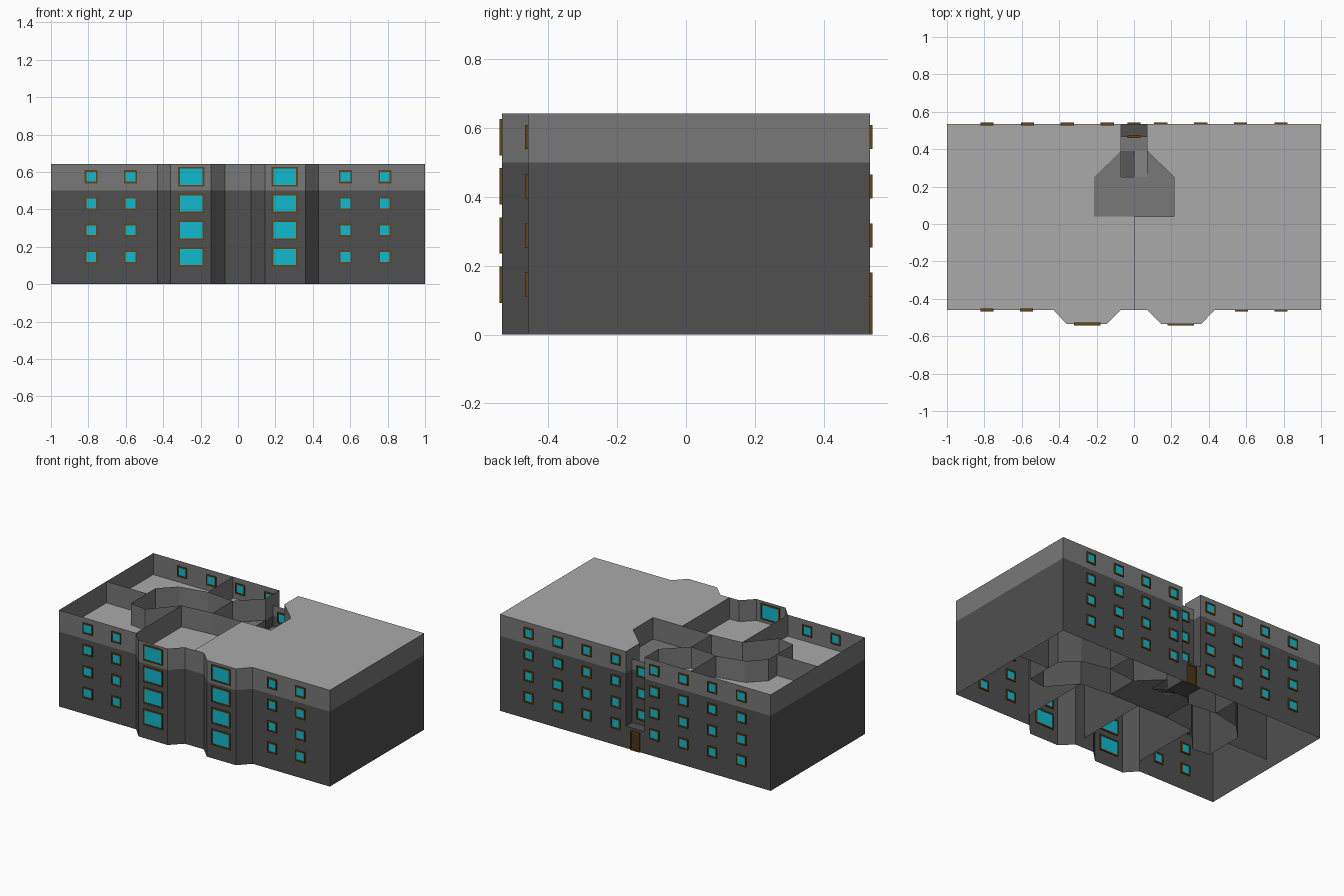
import bpy
import bmesh

cube = bpy.data.objects.get("Cube")
if cube:
    bpy.data.objects.remove(cube, do_unlink=True)


def material(name, rgb):
    m = bpy.data.materials.new(name)
    m.use_nodes = True
    colour = (*rgb, 1)
    m.diffuse_color = colour
    m.node_tree.nodes["Principled BSDF"].inputs["Base Color"].default_value = colour
    return m


LOWER = material("dark_grey_wall", (0.08, 0.08, 0.08))
UPPER = material("mid_grey_wall", (0.188, 0.188, 0.188))
ROOF = material("light_grey_slab", (0.402, 0.402, 0.402))
GLASS = material("cyan_glass", (0.005, 0.491, 0.631))
WOOD = material("brown_wood", (0.13, 0.058, 0.008))
DOOR = material("dark_door", (0.07, 0.035, 0.01))

STOREY = 0.143
GROUND = 0.07
ATTIC = 0.5
TOP = 0.643
BACK, FRONT, RECESS = 0.535, -0.46, 0.467


def finish(name, bm, *mats):
    mesh = bpy.data.meshes.new(name)
    bm.to_mesh(mesh)
    bm.free()
    for m in mats:
        mesh.materials.append(m)
    obj = bpy.data.objects.new(name, mesh)
    bpy.context.collection.objects.link(obj)
    return obj


def walls(name, paths, z0, z1):
    """Thin upright sheets along paths, lighter on the top storey."""
    bm = bmesh.new()
    levels = [z0] + ([ATTIC] if z0 < ATTIC < z1 else []) + [z1]
    for path in paths:
        for low, high in zip(levels, levels[1:]):
            rows = [[bm.verts.new((x, y, z)) for x, y in path] for z in (low, high)]
            for i in range(len(path) - 1):
                f = bm.faces.new((rows[0][i], rows[0][i + 1], rows[1][i + 1], rows[1][i]))
                f.material_index = int(low >= ATTIC)
    return finish(name, bm, LOWER, UPPER)


def slab(name, points, mat):
    """One flat or sloping sheet that faces up."""
    bm = bmesh.new()
    f = bm.faces.new([bm.verts.new(p) for p in points])
    f.normal_update()
    if f.normal.z < 0:
        f.normal_flip()
    return finish(name, bm, mat)


def rect(name, x0, x1, y0, y1, z0, z1, mat):
    return slab(name, [(x0, y0, z0), (x1, y0, z0), (x1, y1, z1), (x0, y1, z1)], mat)


def box(bm, centre, size, index):
    made = bmesh.ops.create_cube(bm, size=1)["verts"]
    for v in made:
        v.co = [c + p * s for c, p, s in zip(centre, v.co, size)]
    for f in {f for v in made for f in v.link_faces}:
        f.material_index = index


def window(name, x, y, z, w, h, panel=GLASS):
    """Frame of four bars around a thin pane."""
    bm = bmesh.new()
    bar, deep = 0.009, 0.016
    for s in (-1, 1):
        box(bm, (x + s * (w - bar) / 2, y, z), (bar, deep, h), 0)
        box(bm, (x, y, z + s * (h - bar) / 2), (w - 2 * bar, deep, bar), 0)
    box(bm, (x, y, z), (w - 2 * bar, 0.009, h - 2 * bar), 1)
    return finish(name, bm, WOOD, panel)


# Half footprint: stairwell edge, back, side, front bay, centre line
STAIR = [(0, 0.04), (0.215, 0.04), (0.215, 0.25), (0.07, 0.39)]
OUTER = [(0.07, 0.39), (0.07, BACK), (1, BACK), (1, FRONT), (0.43, FRONT),
         (0.36, -0.535), (0.145, -0.535), (0.07, FRONT), (0, FRONT)]
ROOMS = [
    [(1, 0.04), (0.7, 0.04)],
    [(0.41, BACK), (0.41, 0.27), (0.215, 0.25)],
    [(0.41, 0.27), (0.6, 0.23), (0.7, 0.13), (0.7, -0.13),
     (0.58, -0.15), (0.43, 0.02)],
    [(0.43, FRONT), (0.43, 0.02), (0.215, 0.04)],
]


def mirror(path, s):
    return [(s * x, y) for x, y in path]


rows = [0.145 + STOREY * i for i in range(4)]
for s, side in ((1, "left"), (-1, "right")):
    walls(f"{side}_outer_walls", [mirror(OUTER, s)], 0, TOP)
    walls(f"{side}_stairwell_wall", [mirror(STAIR, s)], GROUND, TOP)
    walls(f"{side}_room_walls", [mirror(p, s) for p in ROOMS], GROUND, TOP)
    plan = mirror(STAIR + OUTER[1:], s)
    slab(f"{side}_top_floor", [(x, y, ATTIC) for x, y in plan], ROOF)
    if s == 1:
        slab("roof", [(x, y, TOP) for x, y in plan], ROOF)
    # Windows on the front, bay and back
    for i, z in enumerate(rows):
        for x in (0.785, 0.575):
            window(f"{side}_front_window_{i}", s * x, FRONT, z, 0.07, 0.07)
        window(f"{side}_bay_window_{i}", s * 0.25, -0.535, z, 0.14, 0.106)
        for x in (0.785, 0.57, 0.357, 0.143):
            window(f"{side}_back_window_{i}", s * x, BACK, z, 0.07, 0.07)

# Party wall between the two homes
walls("party_wall", [[(0, FRONT), (0, 0.04)]], GROUND, TOP)

# Stairs: landings joined by sloping flights
for i in range(4):
    z = GROUND + STOREY * i
    slab(f"landing_{i}", [(x, y, z) for x, y in
         [(-0.215, 0.04), (0.215, 0.04), (0.215, 0.25), (-0.215, 0.25)]], UPPER)
    for s in (-1, 1):
        slab(f"landing_corner_{i}", [(s * 0.07, 0.25, z), (s * 0.215, 0.25, z),
                                     (s * 0.07, 0.39, z)], UPPER)
    rect(f"down_flight_{i}", 0, 0.07, 0.25, 0.39, z, z - STOREY / 2 + 0.002, UPPER)
    if i < 3:
        mid = z + STOREY / 2
        rect(f"up_flight_{i}", -0.07, 0, 0.25, 0.39, z, mid, UPPER)
        rect(f"half_landing_{i}", -0.07, 0.07, 0.39, RECESS, mid, mid, UPPER)
        window(f"stair_window_{i}", 0, RECESS, mid + 0.072, 0.07, 0.07)

# Recess over the entrance, porch and door
walls("recess_wall", [[(0.07, RECESS), (-0.07, RECESS)]], 0.145, 0.57)
walls("porch_wall", [[(0.07, BACK), (-0.07, BACK)]], 0, 0.145)
rect("porch_roof", -0.07, 0.07, RECESS, BACK, 0.145, 0.145, LOWER)
rect("entrance_floor", -0.07, 0.07, 0.39, BACK, 0.002, 0.002, LOWER)
window("entrance_door", 0, BACK, 0.065, 0.07, 0.13, DOOR)
